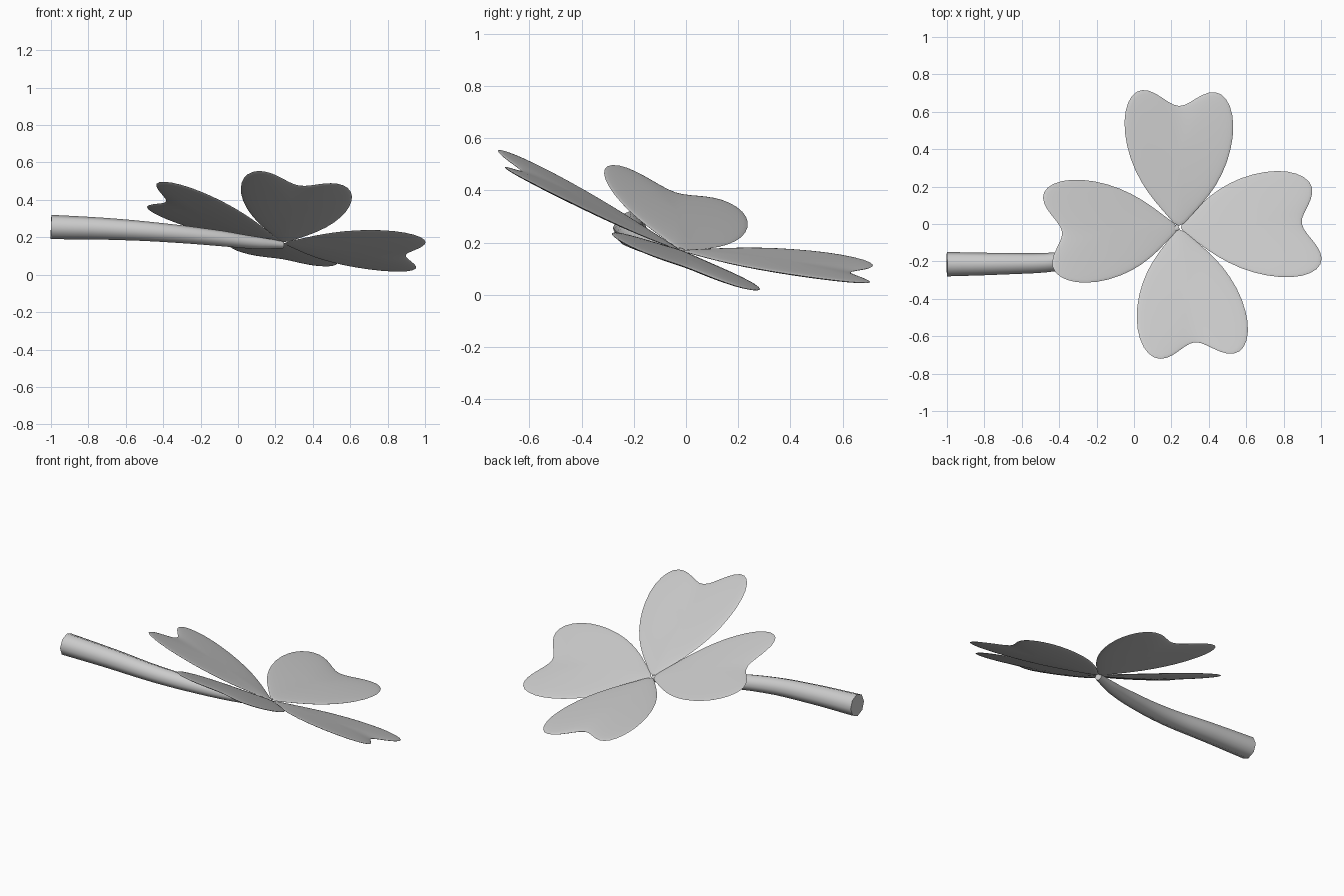
import bpy, bmesh, math
from mathutils import Vector

cube = bpy.data.objects.get("Cube")
if cube:
    bpy.data.objects.remove(cube)

# One plain grey for the whole plant
grey = bpy.data.materials.new("plain grey")
grey.use_nodes = True
GREY = (0.6, 0.6, 0.6, 1)
grey.diffuse_color = GREY
grey.node_tree.nodes["Principled BSDF"].inputs["Base Color"].default_value = GREY

HUB = Vector((0.24, -0.02, 0.17))

# Half outline of a heart-shaped leaf: along the axis, across the axis
HALF = [(-0.02, 0), (0.05, 0.055), (0.13, 0.13), (0.23, 0.205), (0.36, 0.267),
        (0.50, 0.298), (0.62, 0.296), (0.71, 0.26), (0.745, 0.2), (0.725, 0.13),
        (0.675, 0.06), (0.645, 0)]
OUTLINE = HALF + [(u, -v) for u, v in HALF[-2:0:-1]]
MIDDLE = 0.4
THICKNESS = 0.015


def finish(obj, angle):
    bpy.ops.object.select_all(action='DESELECT')
    obj.select_set(True)
    bpy.context.view_layer.objects.active = obj
    bpy.ops.object.shade_smooth_by_angle(angle=math.radians(angle))


def leaf(name, heading, length, width, pitch, roll, skew):
    """Pillow-shaped leaf, tilted along its axis by pitch and across it by roll."""
    a = math.radians(heading)
    along = Vector((math.cos(a), math.sin(a), 0))
    across = Vector((-math.sin(a), math.cos(a), 0))
    bm = bmesh.new()

    def place(u, v, lift):
        z = pitch * u + roll * v + 0.15 * v * v + lift
        p = along * (u * length + skew * v) + across * (v * width)
        return bm.verts.new(HUB + p + Vector((0, 0, z)))

    def ring(s, side):
        lift = side * THICKNESS * math.sqrt(1 - s * s)
        return [place(MIDDLE + (u - MIDDLE) * s, v * s, lift) for u, v in OUTLINE]

    n = len(OUTLINE)
    rim = ring(1, 0)
    for side in (1, -1):
        outer = rim
        for s in (0.95, 0.75, 0.4):
            inner = ring(s, side)
            for i in range(n):
                j = (i + 1) % n
                bm.faces.new((outer[i], outer[j], inner[j], inner[i]))
            outer = inner
        tip = place(MIDDLE, 0, side * THICKNESS)
        for i in range(n):
            bm.faces.new((outer[i], outer[(i + 1) % n], tip))
    bmesh.ops.recalc_face_normals(bm, faces=bm.faces)
    mesh = bpy.data.meshes.new(name)
    bm.to_mesh(mesh)
    bm.free()
    mesh.materials.append(grey)
    obj = bpy.data.objects.new(name, mesh)
    bpy.context.collection.objects.link(obj)
    finish(obj, 80)
    sub = obj.modifiers.new("smooth", 'SUBSURF')
    sub.levels = sub.render_levels = 1


# Four leaves around the hub
leaf("right_side_leaf", 182, 0.96, 0.95, 0.34, 0.32, -0.10)
leaf("left_side_leaf", 2, 1.01, 0.98, -0.10, -0.36, -0.10)
leaf("back_leaf", 90, 1.00, 1.00, -0.13, 0.17, 0.03)
leaf("front_leaf", -82, 0.95, 1.01, 0.47, -0.17, 0.07)

# Tapered stem, thickest at its cut end
PATH = [(-1.0, -0.215, 0.255, 0.065), (-0.7, -0.212, 0.245, 0.058),
        (-0.4, -0.2, 0.225, 0.05), (-0.1, -0.14, 0.195, 0.042),
        (0.1, -0.075, 0.17, 0.033), (0.24, -0.02, 0.16, 0.02)]
curve = bpy.data.curves.new("stem", 'CURVE')
curve.dimensions = '3D'
curve.bevel_depth = 1
curve.bevel_resolution = 2
curve.resolution_u = 4
curve.use_fill_caps = True
spline = curve.splines.new('BEZIER')
spline.bezier_points.add(len(PATH) - 1)
for point, (x, y, z, r) in zip(spline.bezier_points, PATH):
    point.co = (x, y, z)
    point.radius = r
    point.handle_left_type = point.handle_right_type = 'AUTO'
curve.materials.append(grey)
stem = bpy.data.objects.new("stem", curve)
bpy.context.collection.objects.link(stem)
bpy.ops.object.select_all(action='DESELECT')
stem.select_set(True)
bpy.context.view_layer.objects.active = stem
bpy.ops.object.convert(target='MESH')
finish(bpy.context.view_layer.objects.active, 50)
